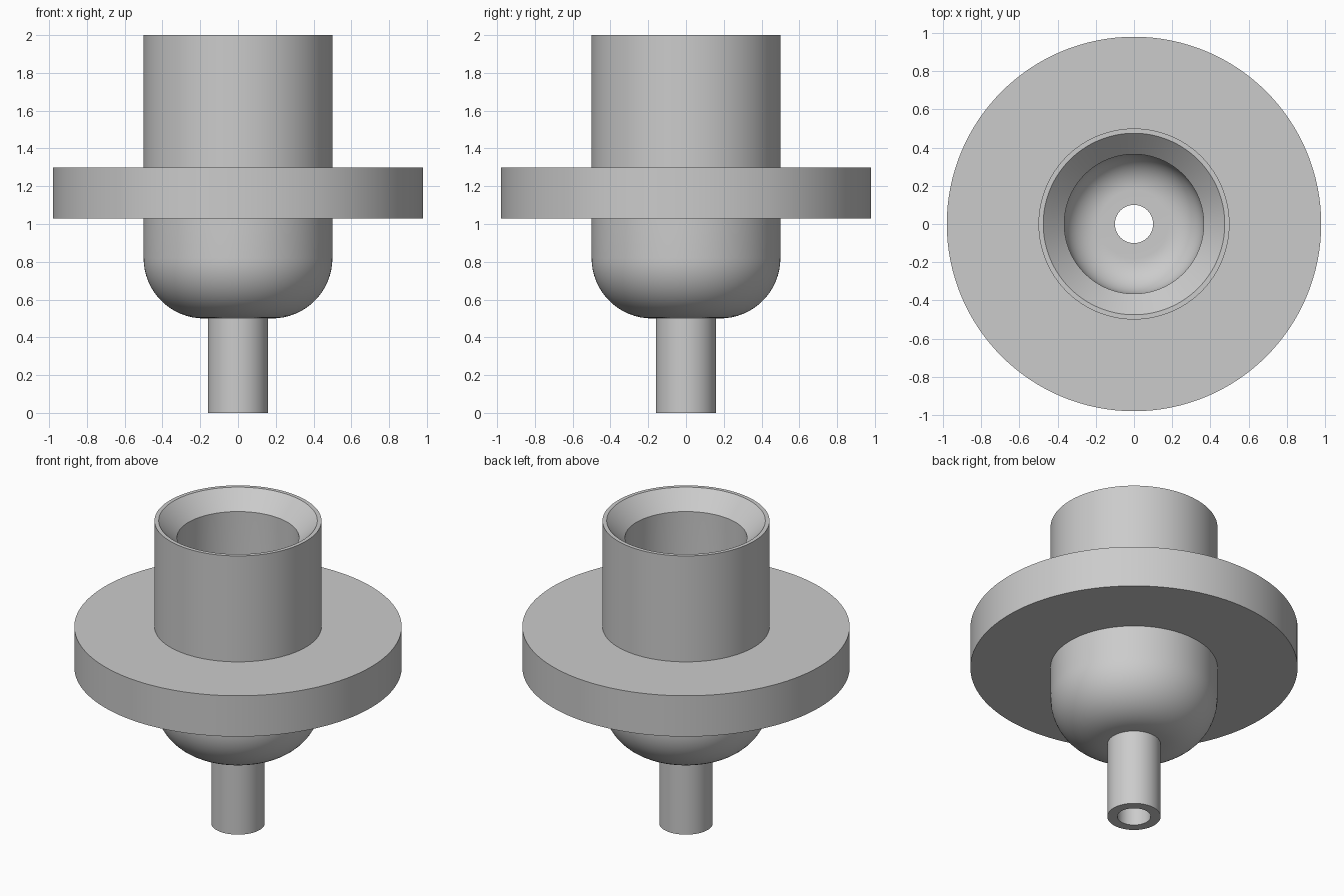
import bpy, bmesh, math

if "Cube" in bpy.data.objects:
    bpy.data.objects.remove(bpy.data.objects["Cube"], do_unlink=True)

SEGMENTS = 128
BORE, STEM, BODY, CUP, FLANGE = 0.1, 0.16, 0.5, 0.365, 0.98
FILLET_X, FILLET_Z = 0.18, 0.82      # shared centre of both cup fillets


def fillet(radius, start, end, steps=16):
    """Arc points in the radius/height plane, angles in degrees."""
    points = []
    for i in range(steps + 1):
        a = math.radians(start + (end - start) * i / steps)
        points.append((FILLET_X + radius * math.cos(a), FILLET_Z + radius * math.sin(a)))
    return points


def revolve(name, profile, material):
    """Spin a closed profile around the z axis."""
    bm = bmesh.new()
    verts = [bm.verts.new((r, 0, z)) for r, z in profile]
    edges = [bm.edges.new((v, verts[i - 1])) for i, v in enumerate(verts)]
    bmesh.ops.spin(bm, geom=verts + edges, cent=(0, 0, 0), axis=(0, 0, 1),
                   angle=math.tau, steps=SEGMENTS, use_merge=True)
    bmesh.ops.remove_doubles(bm, verts=bm.verts, dist=0.0001)
    bmesh.ops.recalc_face_normals(bm, faces=bm.faces)
    mesh = bpy.data.meshes.new(name)
    bm.to_mesh(mesh)
    bm.free()
    mesh.materials.append(material)
    obj = bpy.data.objects.new(name, mesh)
    bpy.context.collection.objects.link(obj)
    bpy.ops.object.select_all(action="DESELECT")
    obj.select_set(True)
    bpy.context.view_layer.objects.active = obj
    bpy.ops.object.shade_smooth_by_angle(angle=math.radians(30))
    return obj


grey = bpy.data.materials.new("plain grey")
grey.use_nodes = True
colour = (0.6, 0.6, 0.6, 1)
grey.diffuse_color = colour
grey.node_tree.nodes["Principled BSDF"].inputs["Base Color"].default_value = colour

# Hollow stem, rounded cup outside, flange, and open collar
outside = [(BORE, 0), (STEM, 0), (STEM, 0.5)]
outside += fillet(BODY - FILLET_X, -90, 0)
outside += [(BODY, 1.03), (FLANGE, 1.03), (FLANGE, 1.3), (BODY, 1.3), (BODY, 2)]

# Bevelled mouth, cup wall and rounded floor down to the bore
inside = [(0.475, 2), (CUP, 1.89)]
inside += fillet(CUP - FILLET_X, 0, -90)
inside += [(BORE, FILLET_Z - (CUP - FILLET_X))]

revolve("flanged_cup_with_stem", outside + inside, grey)
